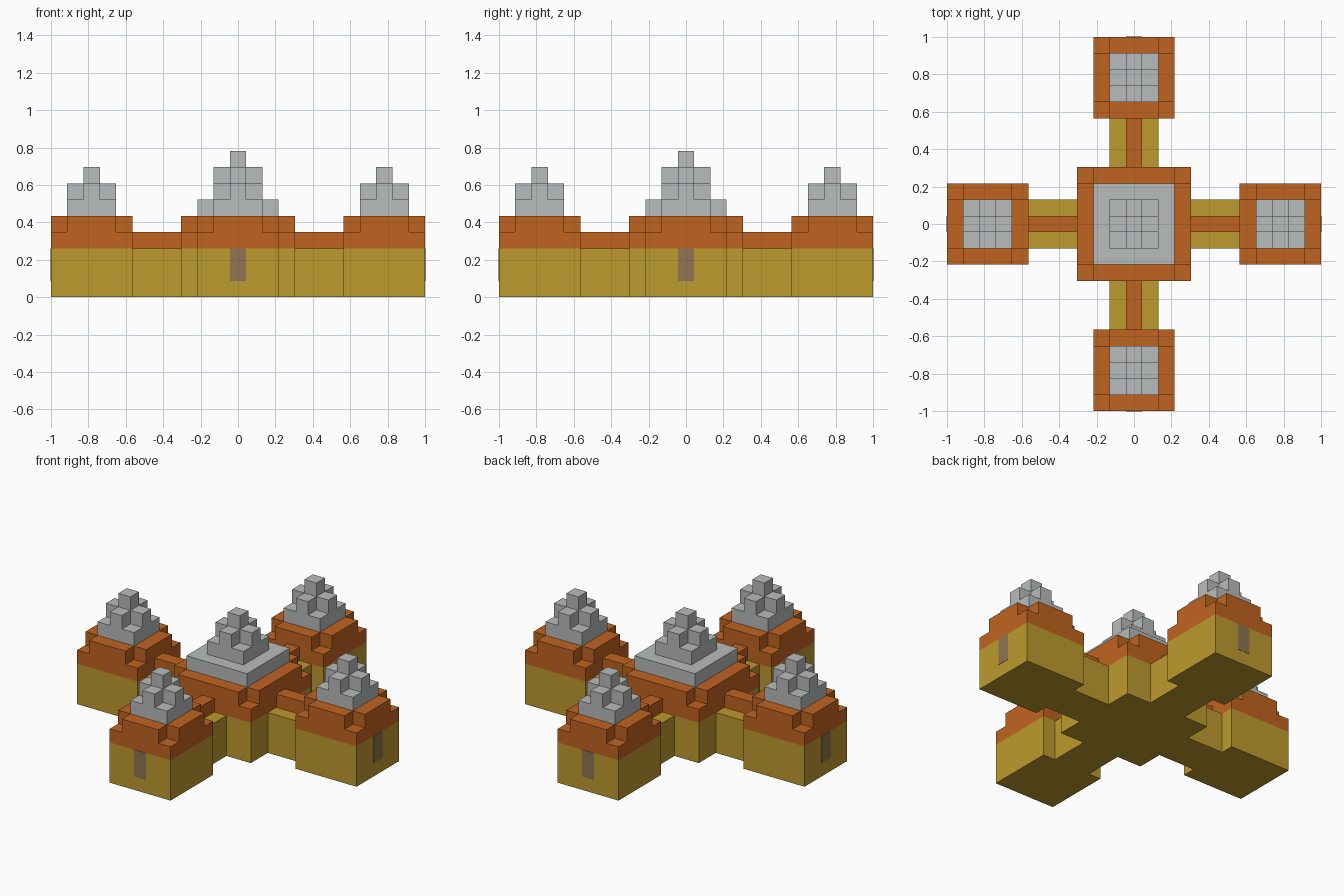
import bpy, bmesh, math
from mathutils import Matrix

cube = bpy.data.objects.get("Cube")
if cube:
    bpy.data.objects.remove(cube)

U = 2 / 23  # one building block


def material(name, rgb):
    m = bpy.data.materials.new(name)
    m.use_nodes = True
    m.diffuse_color = (*rgb, 1)
    m.node_tree.nodes["Principled BSDF"].inputs["Base Color"].default_value = (*rgb, 1)
    return m


ochre = material("ochre wall", (0.515, 0.328, 0.027))
rust = material("rust brick", (0.527, 0.127, 0.014))
stone = material("grey stone", (0.485, 0.503, 0.503))
brown = material("brown door", (0.27, 0.18, 0.09))


def prism(name, outline, z0, z1, mat, at=(0, 0), turn=0):
    """Extrude an outline given in blocks, shift it, then turn it about the centre."""
    bm = bmesh.new()
    face = bm.faces.new([bm.verts.new((x, y, z0)) for x, y in outline])
    top = bmesh.ops.extrude_face_region(bm, geom=[face])
    verts = [g for g in top["geom"] if isinstance(g, bmesh.types.BMVert)]
    bmesh.ops.translate(bm, verts=verts, vec=(0, 0, z1 - z0))
    place = Matrix.Rotation(turn, 4, 'Z') @ Matrix.Scale(U, 4) @ Matrix.Translation((*at, 0))
    bmesh.ops.transform(bm, matrix=place, verts=bm.verts)
    bmesh.ops.recalc_face_normals(bm, faces=bm.faces)
    mesh = bpy.data.meshes.new(name)
    bm.to_mesh(mesh)
    bm.free()
    mesh.materials.append(mat)
    obj = bpy.data.objects.new(name, mesh)
    bpy.context.collection.objects.link(obj)
    return obj


def rect(w, d):
    return [(-w / 2, -d / 2), (w / 2, -d / 2), (w / 2, d / 2), (-w / 2, d / 2)]


def notched(w):
    """Square with one block missing at each corner."""
    a, b = w / 2, w / 2 - 1
    return [(-b, -a), (b, -a), (b, -b), (a, -b), (a, b), (b, b),
            (b, a), (-b, a), (-b, b), (-a, b), (-a, -b), (-b, -b)]


def tower(name, w, at=(0, 0), turn=0):
    # Walls, brick eaves with notched parapet
    prism(name + "_wall", rect(w, w), 0, 3, ochre, at, turn)
    prism(name + "_eaves", rect(w, w), 3, 4, rust, at, turn)
    prism(name + "_parapet", notched(w), 4, 5, rust, at, turn)
    # Stepped stone roof: square tiers, a cross tier, then a finial
    z = 5
    for tier in range(w - 2, 2, -2):
        prism(f"{name}_roof_tier_{tier}", rect(tier, tier), z, z + 1, stone, at, turn)
        z += 1
    prism(name + "_roof_cross", notched(3), z, z + 1, stone, at, turn)
    prism(name + "_finial", rect(1, 1), z + 1, z + 2, stone, at, turn)


tower("central_tower", 7)

# Four outer towers, each with a passage to the centre and a door outside
for i, side in enumerate(("front", "left", "back", "right")):
    turn = i * math.pi / 2
    tower(side + "_tower", 5, (0, -9), turn)
    prism(side + "_passage", rect(3, 3), 0, 3, ochre, (0, -5), turn)
    prism(side + "_passage_ridge", rect(1, 3), 3, 4, rust, (0, -5), turn)
    prism(side + "_door", rect(1, 0.04), 1, 3, brown, (0, -11.5), turn)
